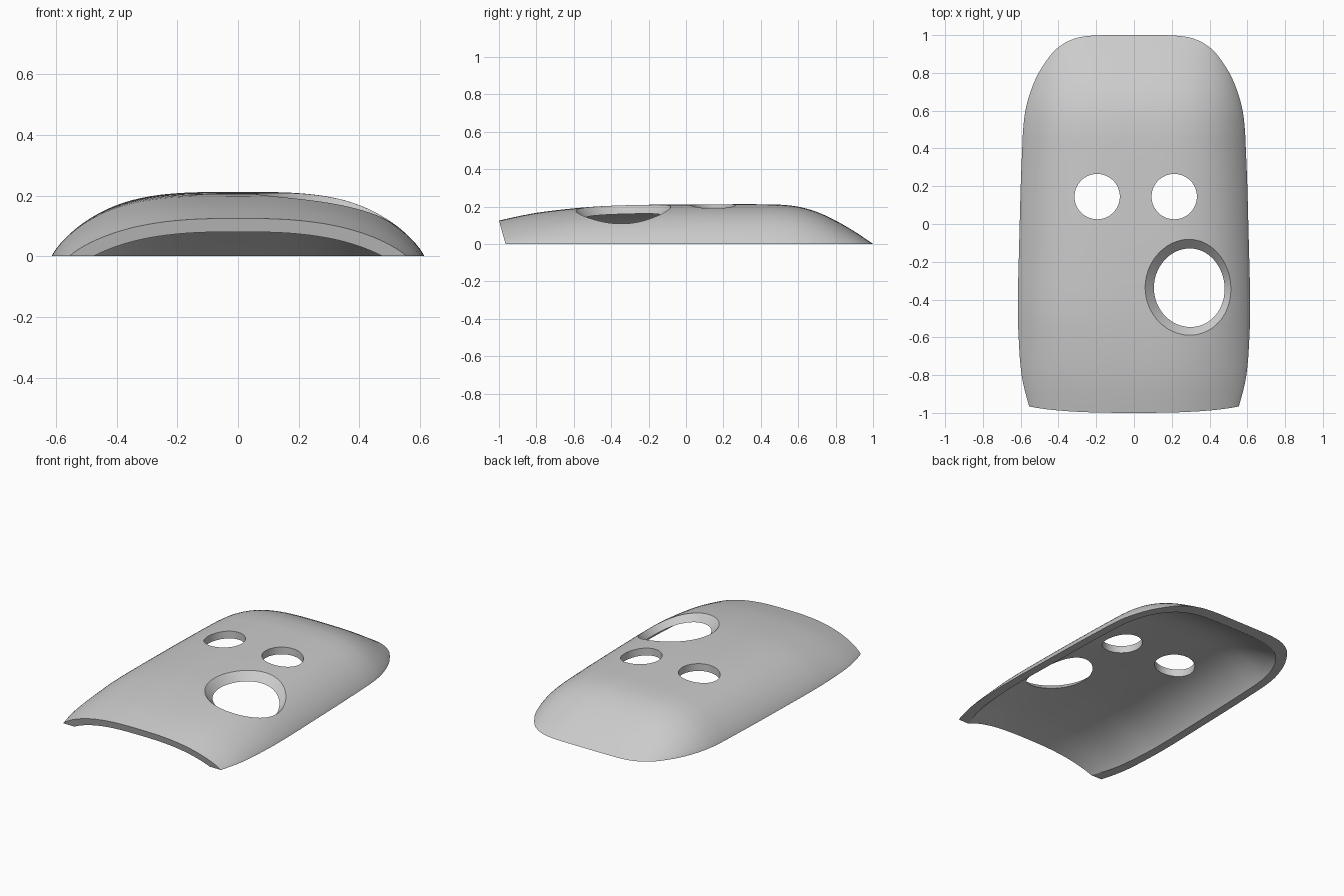
import bpy, bmesh, math
from mathutils import Matrix

cube = bpy.data.objects.get("Cube")
if cube:
    bpy.data.objects.remove(cube, do_unlink=True)

THICKNESS = 0.046
# Stations along the length: y, half width, crown height
STATIONS = [(-1.1, .505, .1), (-.965, .555, .133), (-.8, .595, .166),
            (-.6, .611, .19), (-.4, .615, .204), (-.1, .608, .211),
            (.2, .6, .212), (.4, .592, .212), (.5, .587, .21),
            (.6, .575, .199), (.7, .548, .171), (.8, .505, .125),
            (.9, .437, .067), (.95, .38, .034), (.98, .32, .014),
            (.993, .265, .005), (1, .19, 0)]

gray = bpy.data.materials.new("plain gray")
gray.use_nodes = True
gray.diffuse_color = (.6, .6, .6, 1)
gray.node_tree.nodes["Principled BSDF"].inputs["Base Color"].default_value = (.6, .6, .6, 1)


def add_object(name, bm):
    bmesh.ops.recalc_face_normals(bm, faces=bm.faces)
    mesh = bpy.data.meshes.new(name)
    bm.to_mesh(mesh)
    bm.free()
    mesh.materials.append(gray)
    obj = bpy.data.objects.new(name, mesh)
    bpy.context.collection.objects.link(obj)
    return obj


def smooth_stations(points, steps):
    """Catmull-Rom curve through the stations."""
    pts = [points[0]] + points + [points[-1]]
    rows = []
    for a, b, c, d in zip(pts, pts[1:], pts[2:], pts[3:]):
        for s in range(steps):
            t = s / steps
            rows.append([q + t * (r - p) / 2 + t * t * (2 * p - 5 * q + 4 * r - s2) / 2
                         + t ** 3 * (3 * q - p - 3 * r + s2) / 2
                         for p, q, r, s2 in zip(a, b, c, d)])
    return rows + [points[-1]]


def cone_cutter(name, x, y, r_low, r_high, low, high):
    bm = bmesh.new()
    place = Matrix.Translation((x, y, (low + high) / 2))
    bmesh.ops.create_cone(bm, cap_ends=True, segments=72, radius1=r_low,
                          radius2=r_high, depth=high - low, matrix=place)
    return add_object(name, bm)


def box_cutter(name, matrix):
    bm = bmesh.new()
    bmesh.ops.create_cube(bm, size=1, matrix=matrix)
    return add_object(name, bm)


# Arched outer skin, lofted from back to front
bm = bmesh.new()
COLUMNS = 56
grid = []
for y, w, h in smooth_stations(STATIONS, 4):
    power = 2.7 + .8 * min(1, max(0, (y + 1) / .5))
    row = []
    for i in range(COLUMNS + 1):
        u = math.sin((i / COLUMNS - .5) * math.pi)
        arch = max(0, 1 - abs(u) ** power) ** .85
        row.append(bm.verts.new((w * u, y, max(0, h) * arch)))
    grid.append(row)
for r0, r1 in zip(grid, grid[1:]):
    for i in range(COLUMNS):
        bm.faces.new((r0[i], r0[i + 1], r1[i + 1], r1[i]))
shell = add_object("cover_shell", bm)
if shell.data.polygons[len(shell.data.polygons) // 2].normal.z < 0:
    shell.data.flip_normals()

# Wall thickness
solid = shell.modifiers.new("wall", 'SOLIDIFY')
solid.thickness = THICKNESS
solid.offset = -1

# Flat underside, slanted front end, two round holes and a countersunk hole
slant = (Matrix.Translation((0, -.965, 0)) @ Matrix.Rotation(math.atan2(.035, .126), 4, 'X')
         @ Matrix.Translation((0, -.5, 0)))
cutters = [
    box_cutter("underside_cutter", Matrix.Translation((0, 0, -.4998)) @ Matrix.Diagonal((3, 4, 1, 1))),
    box_cutter("front_cutter", slant @ Matrix.Diagonal((3, 1, 2, 1))),
    cone_cutter("right_hole_cutter", -.195, .145, .12, .12, -.2, .5),
    cone_cutter("left_hole_cutter", .213, .145, .12, .12, -.2, .5),
    cone_cutter("countersink_cutter", .335, -.345, .02, .47, -.05, .4),
]
for cutter in cutters:
    cut = shell.modifiers.new(cutter.name, 'BOOLEAN')
    cut.operation = 'DIFFERENCE'
    cut.solver = 'EXACT'
    cut.object = cutter

# Apply the cuts, then smooth the curved skin
bpy.ops.object.select_all(action='DESELECT')
shell.select_set(True)
bpy.context.view_layer.objects.active = shell
for name in [m.name for m in shell.modifiers]:
    bpy.ops.object.modifier_apply(modifier=name)
for cutter in cutters:
    bpy.data.objects.remove(cutter, do_unlink=True)
bpy.ops.object.shade_smooth_by_angle(angle=math.radians(30))
